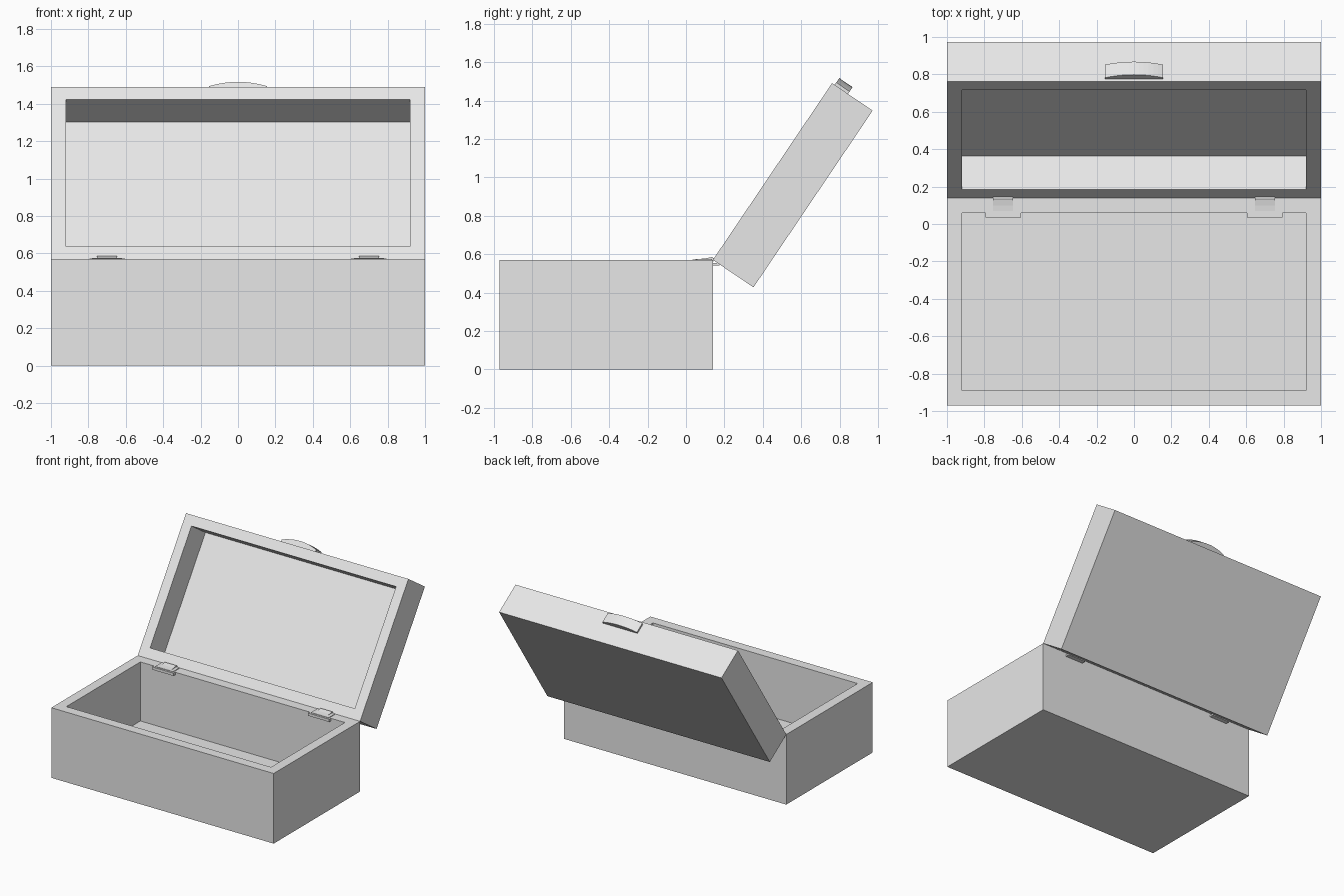
import bpy, bmesh, math
from mathutils import Vector

if "Cube" in bpy.data.objects:
    bpy.data.objects.remove(bpy.data.objects["Cube"], do_unlink=True)

GREY = (0.8, 0.8, 0.8, 1)
mat = bpy.data.materials.new("light grey")
mat.use_nodes = True
mat.diffuse_color = GREY
mat.node_tree.nodes["Principled BSDF"].inputs["Base Color"].default_value = GREY

LENGTH, WALL = 1.11, 0.08
HINGE_LINE = Vector((0, 0.14, 0.57))
LID_ANGLE = math.radians(56)


def finish(name, bm):
    bmesh.ops.recalc_face_normals(bm, faces=bm.faces[:])
    mesh = bpy.data.meshes.new(name)
    bm.to_mesh(mesh)
    bm.free()
    mesh.materials.append(mat)
    obj = bpy.data.objects.new(name, mesh)
    bpy.context.collection.objects.link(obj)
    return obj


def box_bm(low, high):
    bm = bmesh.new()
    bmesh.ops.create_cube(bm, size=1)
    for v in bm.verts:
        v.co = Vector([l + (c + 0.5) * (h - l) for c, l, h in zip(v.co, low, high)])
    return bm


def tray(name, low, high, depth):
    """Open box: inset the top face, then push it down."""
    bm = box_bm(low, high)
    top = max(bm.faces, key=lambda f: f.calc_center_median().z)
    bmesh.ops.inset_individual(bm, faces=[top], thickness=WALL, use_even_offset=True)
    floor = bmesh.ops.extrude_discrete_faces(bm, faces=[top])["faces"][0]
    bmesh.ops.translate(bm, verts=floor.verts[:], vec=(0, 0, -depth))
    return finish(name, bm)


def prism(name, points, shift):
    """Extrude a closed outline along a vector."""
    bm = bmesh.new()
    face = bm.faces.new([bm.verts.new(p) for p in points])
    ext = bmesh.ops.extrude_face_region(bm, geom=[face], use_keep_orig=True)
    moved = [g for g in ext["geom"] if isinstance(g, bmesh.types.BMVert)]
    bmesh.ops.translate(bm, verts=moved, vec=shift)
    return finish(name, bm)


# Box body
tray("box_base", (-1, HINGE_LINE.y - LENGTH, 0), (1, HINGE_LINE.y, HINGE_LINE.z), 0.48)

# Lid, modelled flat around the hinge line and then swung open
lid = tray("lid", (-1, 0, -0.255), (1, LENGTH, 0), 0.217)

# Arched finger grip on the lid edge
HALF, RISE, STEPS = 0.155, 0.028, 12
arc = [(HALF * t, LENGTH + 0.015 + RISE * (1 - t * t), -0.1)
       for t in [1 - 2 * i / STEPS for i in range(STEPS + 1)]]
grip = prism("lid_grip", [(-HALF, LENGTH, -0.1), (HALF, LENGTH, -0.1)] + arc, (0, 0, 0.084))

for obj in (lid, grip):
    obj.location = HINGE_LINE
    obj.rotation_euler.x = LID_ANGLE

# Hinges: inner tab, leaf on the rim, knuckle, rear tab
KNUCKLE = [(0.05, 0.56), (0.06, 0.574), (0.10, 0.578), (0.135, 0.585), (0.15, 0.575), (0.14, 0.56)]
for side, x in (("left", 0.7), ("right", -0.7)):
    for part, w, y0, y1, z0, z1 in (
            ("inner_tab", 0.095, 0.035, 0.06, 0.55, 0.572),
            ("leaf", 0.08, 0.05, 0.135, 0.56, 0.575),
            ("rear_tab", 0.08, 0.13, 0.175, 0.54, 0.555)):
        finish(f"{side}_hinge_{part}", box_bm((x - w, y0, z0), (x + w, y1, z1)))
    prism(f"{side}_hinge_knuckle", [(x - 0.053, y, z) for y, z in KNUCKLE], (0.106, 0, 0))
